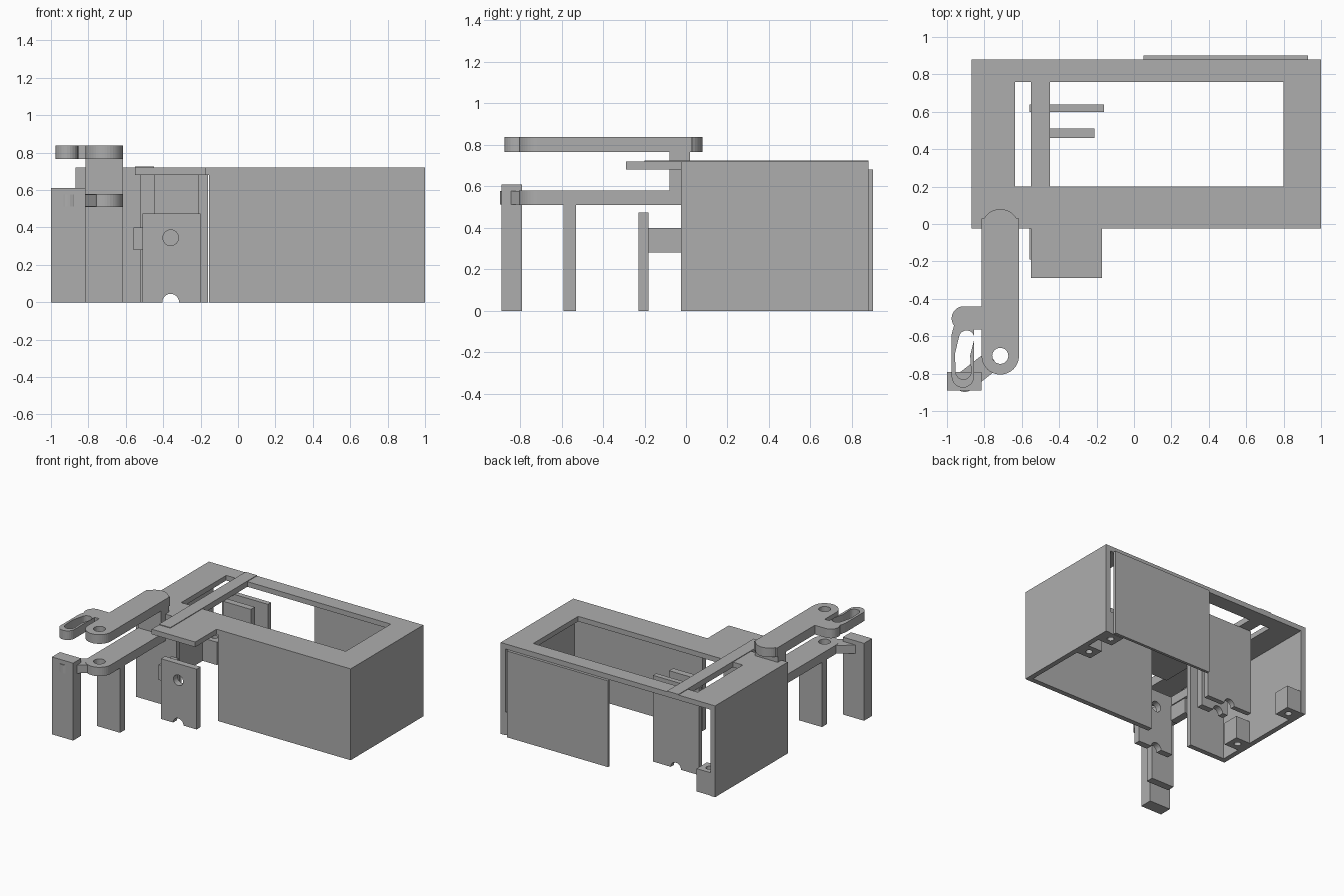
import bpy, bmesh
from math import sin, cos, pi, atan2
from mathutils import Vector

old = bpy.data.objects.get("Cube")
if old:
    bpy.data.objects.remove(old)

grey = bpy.data.materials.new("plain grey")
grey.use_nodes = True
grey.diffuse_color = (0.42, 0.42, 0.42, 1)
grey.node_tree.nodes["Principled BSDF"].inputs["Base Color"].default_value = grey.diffuse_color


def arc(cx, cy, r, start, end, steps=12):
    return [(cx + r * cos(start + (end - start) * i / steps),
             cy + r * sin(start + (end - start) * i / steps)) for i in range(steps + 1)]


def circle(cx, cy, r):
    return arc(cx, cy, r, 0, 2 * pi, 24)[:-1]


def rect(x0, x1, y0, y1):
    return [(x0, y0), (x1, y0), (x1, y1), (x0, y1)]


def rounded_strip(points, r):
    """Outline of a strip with round ends that follows a path."""
    pts = [Vector(p) for p in points]
    angles = [atan2(*(b - a).yx) for a, b in zip(pts, pts[1:])]
    mids = [(p, (a + b) / 2) for p, a, b in zip(pts[1:-1], angles, angles[1:])]
    out = arc(*pts[0], r, angles[0] + 1.5 * pi, angles[0] + pi / 2)[::-1]
    out = out[::-1]
    left = [(p.x - r * sin(a), p.y + r * cos(a)) for p, a in mids]
    right = [(p.x + r * sin(a), p.y - r * cos(a)) for p, a in reversed(mids)]
    tip = arc(*pts[-1], r, angles[-1] + pi / 2, angles[-1] - pi / 2)
    return out + left + tip + right


def prism(name, outline, lo, hi, holes=(), axis="z"):
    """Extrude an outline with holes along z, or along y when it lies in xz."""
    bm = bmesh.new()
    for loop in (outline, *holes):
        vs = [bm.verts.new((u, v, lo) if axis == "z" else (u, lo, v)) for u, v in loop]
        for a, b in zip(vs, vs[1:] + vs[:1]):
            bm.edges.new((a, b))
    bmesh.ops.triangle_fill(bm, use_beauty=True, edges=bm.edges[:])
    ext = bmesh.ops.extrude_face_region(bm, geom=bm.faces[:], use_keep_orig=True)
    offset = (0, 0, hi - lo) if axis == "z" else (0, hi - lo, 0)
    bmesh.ops.translate(bm, vec=offset,
                        verts=[g for g in ext["geom"] if isinstance(g, bmesh.types.BMVert)])
    bmesh.ops.recalc_face_normals(bm, faces=bm.faces[:])
    mesh = bpy.data.meshes.new(name)
    bm.to_mesh(mesh)
    bm.free()
    mesh.materials.append(grey)
    ob = bpy.data.objects.new(name, mesh)
    bpy.context.collection.objects.link(ob)
    return ob


def notched(x0, x1, top):
    """Upright plate outline with a round notch in its foot."""
    return [(x0, 0), *arc(-0.36, 0, 0.045, pi, 0), (x1, 0), (x1, top), (x0, top)]


# Housing: open back and floor, gap in the front wall
FRONT, BACK, ROOF, TOP, T = -0.025, 0.88, 0.68, 0.72, 0.04
prism("left_wall", [(-0.155, FRONT), (1, FRONT), (1, BACK), (1 - T, BACK),
                    (1 - T, FRONT + T), (-0.155, FRONT + T)], 0, ROOF)
prism("right_wall", [(-0.52, FRONT), (-0.87, FRONT), (-0.87, BACK), (-0.87 + T, BACK),
                     (-0.87 + T, FRONT + T), (-0.52, FRONT + T)], 0, ROOF)
prism("top_frame", [(-0.87, FRONT), (-0.55, FRONT), (-0.55, -0.29), (-0.17, -0.29),
                    (-0.17, FRONT), (1, FRONT), (1, BACK), (-0.87, BACK)],
      ROOF, TOP, [rect(-0.635, 0.8, 0.2, 0.76)])
prism("top_bar", rect(-0.55, -0.45, -0.2, BACK), ROOF, TOP + 0.005)
prism("back_panel", rect(0.05, 0.93, 0, ROOF), BACK, 0.902, axis="y")

# Screw blocks inside the side walls
for i, (x, y) in enumerate([(-0.77, 0.24), (-0.77, 0.81), (0.9, 0.57), (0.9, 0.81)]):
    prism(f"screw_block_{i + 1}", rect(x - 0.065, x + 0.065, y - 0.065, y + 0.065),
          0, 0.18, [circle(x, y, 0.025)])

# Upright plates around the shaft line
prism("front_plate", notched(-0.51, -0.2, 0.475), -0.23, -0.18,
      [circle(-0.36, 0.345, 0.042)], "y")
prism("front_plate_bracket", rect(-0.56, -0.5, 0.28, 0.4), -0.19, FRONT, axis="y")
prism("middle_plate", notched(-0.45, -0.21, ROOF), 0.46, 0.51, axis="y")
prism("rear_plate", notched(-0.56, -0.16, ROOF), 0.6, 0.64, axis="y")

# Two arms reaching forward
AX, AY, R = -0.715, -0.705, 0.1
round_end = arc(AX, AY, R, pi, 2 * pi, 20)
pivot = circle(AX, AY, 0.043)
prism("lower_arm", round_end + [(AX + R, FRONT), (AX - R, FRONT)], 0.51, 0.58, [pivot])
prism("upper_arm", round_end + [(AX + R, 0.03)] + arc(AX, -0.02, 0.1, pi / 6, 5 * pi / 6)
      + [(AX - R, 0.03)], 0.765, 0.837, [pivot])
prism("arm_post", rect(AX - R, AX + R, -0.08, 0.02), 0.58, 0.765)
prism("arm_leg", rect(AX - R, AX + R, -0.59, -0.53), 0, 0.51)

# Slotted link beside the upper arm
prism("slotted_link", arc(-0.915, -0.815, 0.06, pi, 2 * pi)
      + [(-0.855, -0.565), (-0.81, -0.565), (-0.81, -0.44)]
      + arc(-0.91, -0.505, 0.065, pi / 2, 1.2 * pi) + [(-0.975, -0.59)],
      0.765, 0.837,
      [rounded_strip([(-0.895, -0.61), (-0.917, -0.7), (-0.912, -0.79)], 0.041)])

# Lower link and the free standing post it passes through
prism("lower_link", rounded_strip([(-0.795, -0.757), (-0.905, -0.843)], 0.055), 0.512, 0.577)
prism("end_post", rect(-1, -0.815, -0.89, -0.79), 0, 0.61)
